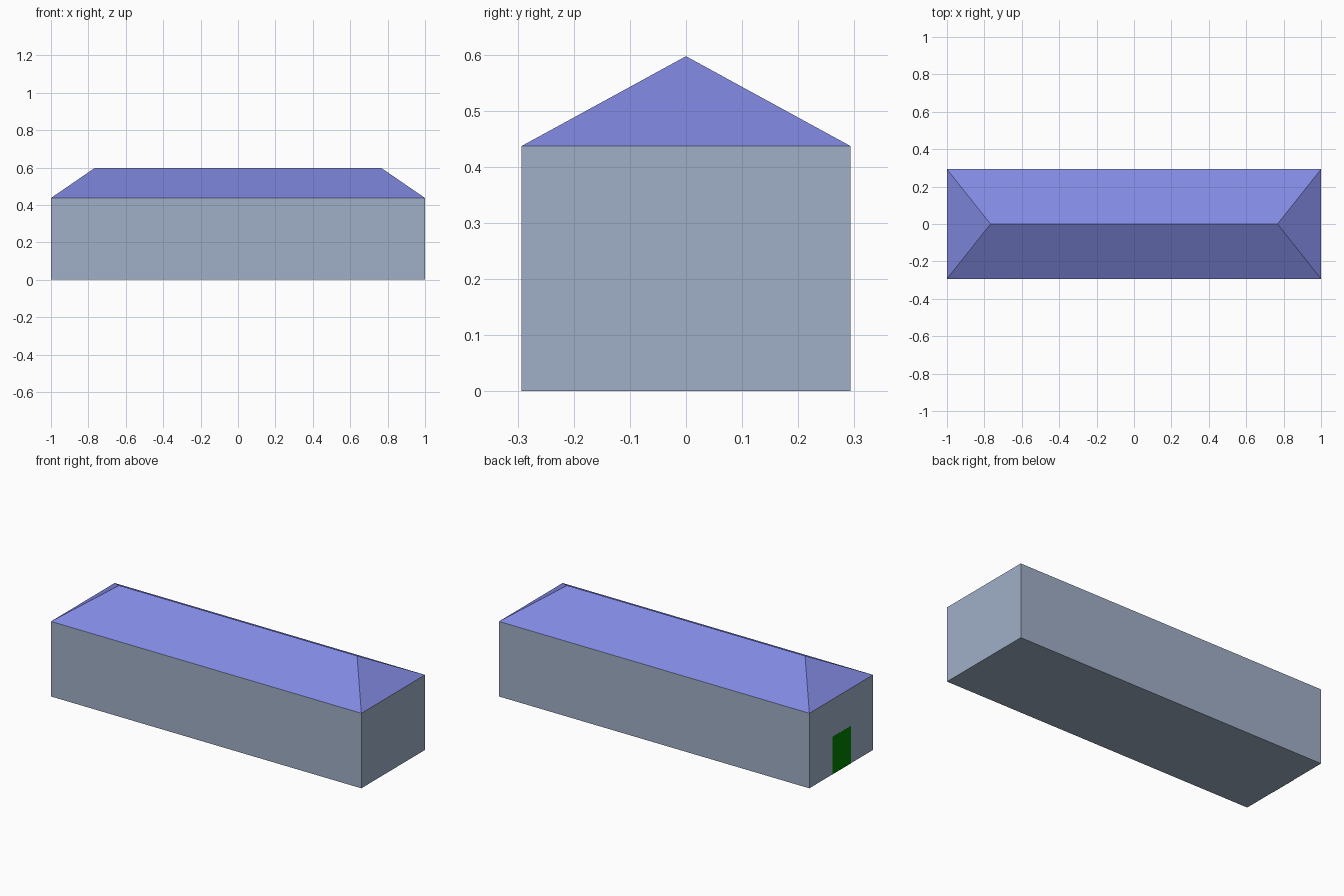
import bpy, bmesh

if "Cube" in bpy.data.objects:
    bpy.data.objects.remove(bpy.data.objects["Cube"])

HALF_LENGTH, HALF_WIDTH = 1.0, 0.293
EAVES, RIDGE_Z, RIDGE_HALF = 0.437, 0.597, 0.767


def material(name, color):
    mat = bpy.data.materials.new(name)
    mat.diffuse_color = (*color, 1)
    mat.use_nodes = True
    mat.node_tree.nodes["Principled BSDF"].inputs["Base Color"].default_value = mat.diffuse_color
    return mat


def block(name, lo, hi, mat=None, shape=None):
    """Box between two corners, optionally reshaped before it is saved."""
    bm = bmesh.new()
    bmesh.ops.create_cube(bm, size=1)
    for v in bm.verts:
        for i in range(3):
            v.co[i] = lo[i] if v.co[i] < 0 else hi[i]
    if shape:
        shape(bm)
    mesh = bpy.data.meshes.new(name)
    bm.to_mesh(mesh)
    bm.free()
    if mat:
        mesh.materials.append(mat)
    obj = bpy.data.objects.new(name, mesh)
    bpy.context.collection.objects.link(obj)
    return obj


def collapse_to_ridge(bm):
    # Pull the top face into a line shorter than the eaves
    for v in bm.verts:
        if v.co.z > (EAVES + RIDGE_Z) / 2:
            v.co.x = RIDGE_HALF if v.co.x > 0 else -RIDGE_HALF
            v.co.y = 0
    bmesh.ops.remove_doubles(bm, verts=bm.verts[:], dist=1e-4)


# Walls
block("walls", (-HALF_LENGTH, -HALF_WIDTH, 0), (HALF_LENGTH, HALF_WIDTH, EAVES),
      material("wall_blue_grey", (0.35, 0.43, 0.57)))

# Hipped roof
block("roof", (-HALF_LENGTH, -HALF_WIDTH, EAVES), (HALF_LENGTH, HALF_WIDTH, RIDGE_Z),
      material("roof_blue", (0.22, 0.25, 0.75)), collapse_to_ridge)

# Door, almost flush with the left end wall
block("door", (-HALF_LENGTH - 0.001, -0.09, 0), (-HALF_LENGTH + 0.02, 0.082, 0.217),
      material("door_green", (0.0, 0.22, 0.0)))
